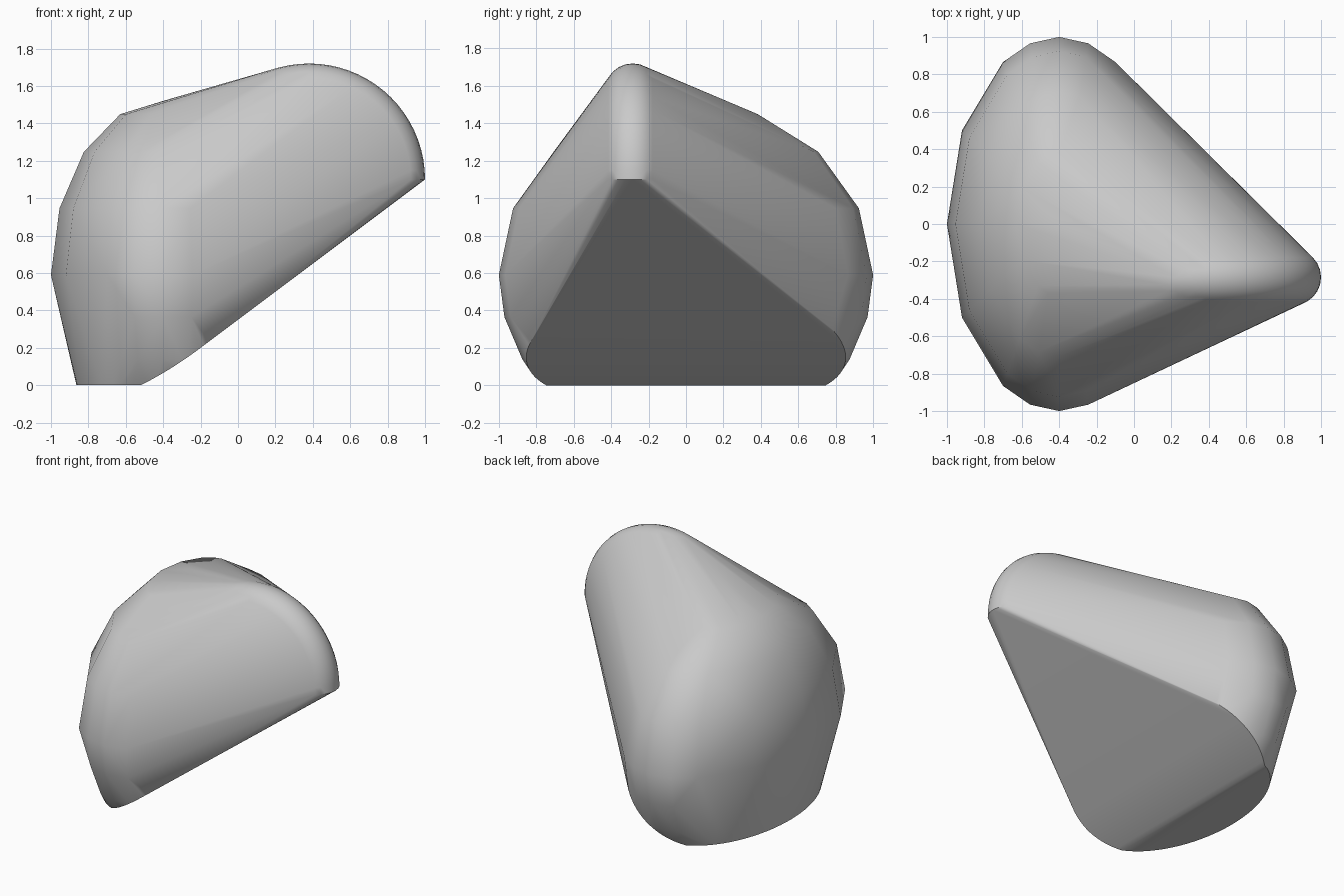
import bpy
import bmesh
import math
from mathutils import Vector

if "Cube" in bpy.data.objects:
    bpy.data.objects.remove(bpy.data.objects["Cube"], do_unlink=True)

BODY = Vector((-0.4, 0.0, 0.59))     # centre of the broad rounded body
RADII = Vector((0.6, 1.0, 0.93))
NOSE = Vector((0.38, -0.285, 1.1))   # centre of the rounded nose rim
RIM, TUBE = 0.47, 0.15
FOOT_X = -0.52                       # where the flat foot meets the underside
STEPS = 16


def body_point(azimuth, height):
    a, h = math.radians(azimuth), math.radians(height)
    unit = Vector((math.cos(a) * math.cos(h), math.sin(a) * math.cos(h), math.sin(h)))
    return BODY + unit * RADII


def body_pair(x, z):
    rest = 1 - ((x - BODY.x) / RADII.x) ** 2 - ((z - BODY.z) / RADII.z) ** 2
    w = RADII.y * math.sqrt(max(rest, 0))
    return [Vector((x, w, z)), Vector((x, -w, z))]


points = [body_point(0, 90)]

# Faceted upper body, with a few lower corners at the flanks
for offset in (0, 30, 60, 75, 90, 105, 120):
    for side in (-1, 1):
        for ring in range(4):
            points.append(body_point(180 + side * offset, 22.5 * ring))
        if 75 <= offset <= 105:
            points.append(body_point(180 + side * offset, -14))
        if 75 <= offset <= 90:
            points.append(body_point(180 + side * offset, -29))

# Curved outlines of the flat foot and of the sloping underside
back_x = BODY.x - RADII.x * math.sqrt(1 - (BODY.z / RADII.z) ** 2)
for i in range(STEPS + 1):
    t = i / STEPS
    points += body_pair(back_x + (FOOT_X - back_x) * t * t, 0)
    u = 0.45 * t
    points += body_pair(FOOT_X + u, 0.5 * u + 0.39 * u * u)

# Rounded nose rim
for i in range(25):
    a = math.radians(5 * i)
    for j in range(24):
        b = math.tau * j / 24
        r = RIM + TUBE * math.cos(b)
        points.append(NOSE + Vector((r * math.cos(a), TUBE * math.sin(b), r * math.sin(a))))

# Wrap one skin around all the points
bm = bmesh.new()
for p in points:
    bm.verts.new(p)
bmesh.ops.remove_doubles(bm, verts=bm.verts[:], dist=0.002)
bmesh.ops.convex_hull(bm, input=bm.verts[:])
loose = [v for v in bm.verts if not v.link_faces]
bmesh.ops.delete(bm, geom=loose, context='VERTS')
bmesh.ops.dissolve_limit(bm, angle_limit=math.radians(0.5),
                         verts=bm.verts[:], edges=bm.edges[:])
bmesh.ops.recalc_face_normals(bm, faces=bm.faces[:])

mesh = bpy.data.meshes.new("rounded_wedge")
bm.to_mesh(mesh)
bm.free()
wedge = bpy.data.objects.new("rounded_wedge", mesh)
bpy.context.collection.objects.link(wedge)

# Plain grey
grey = bpy.data.materials.new("plain_grey")
grey.use_nodes = True
colour = (0.59, 0.59, 0.59, 1)
grey.diffuse_color = colour
grey.node_tree.nodes["Principled BSDF"].inputs["Base Color"].default_value = colour
mesh.materials.append(grey)

bpy.ops.object.select_all(action='DESELECT')
wedge.select_set(True)
bpy.context.view_layer.objects.active = wedge
bpy.ops.object.shade_smooth_by_angle(angle=math.radians(30))
